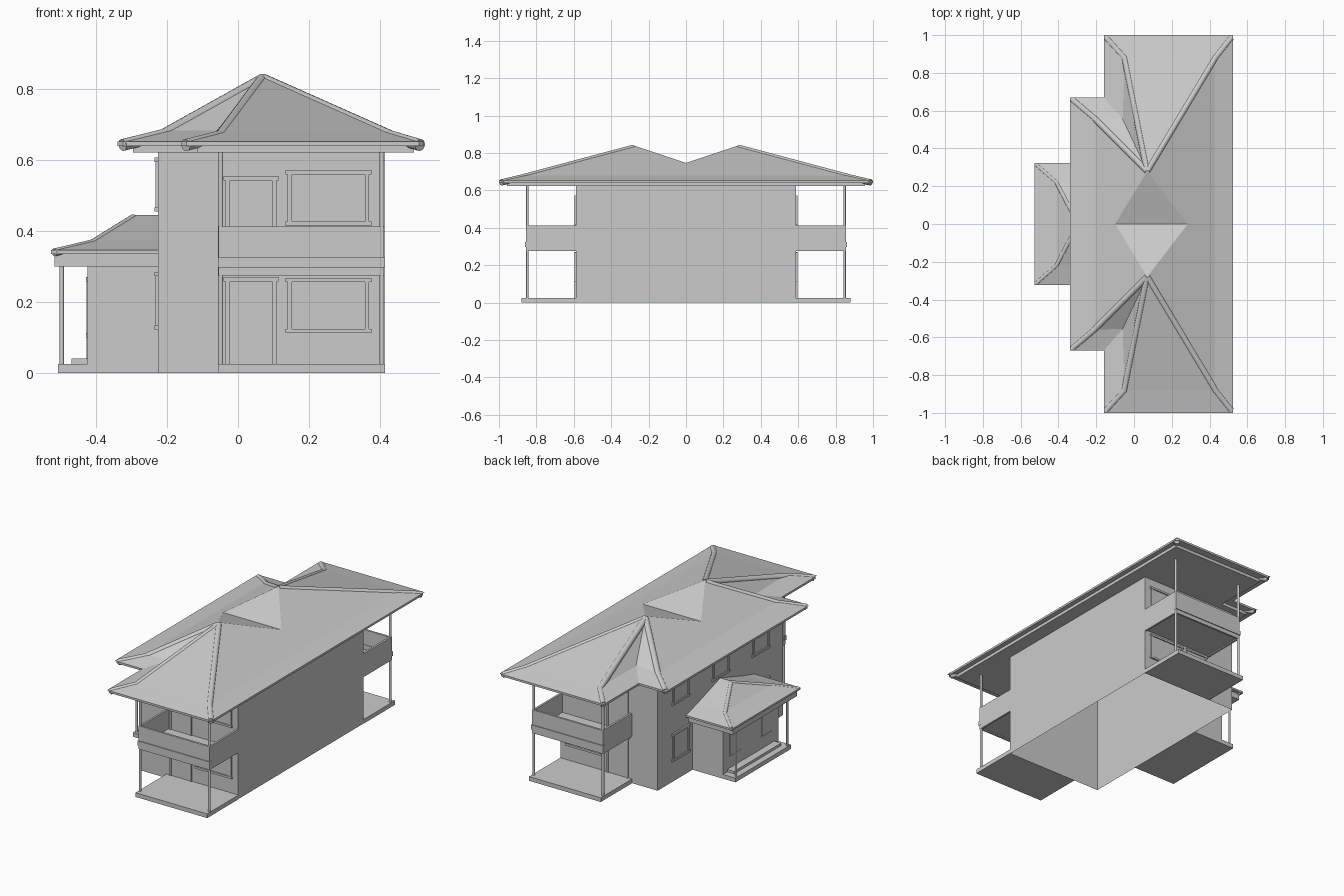
import bpy, bmesh
from mathutils import Vector

if "Cube" in bpy.data.objects:
    bpy.data.objects.remove(bpy.data.objects["Cube"])


def mesh(name, verts, faces):
    me = bpy.data.meshes.new(name)
    bm = bmesh.new()
    vs = [bm.verts.new(v) for v in verts]
    for f in faces:
        bm.faces.new([vs[i] for i in f])
    bmesh.ops.remove_doubles(bm, verts=bm.verts, dist=1e-5)
    bmesh.ops.recalc_face_normals(bm, faces=bm.faces)
    bm.to_mesh(me)
    bm.free()
    ob = bpy.data.objects.new(name, me)
    bpy.context.collection.objects.link(ob)
    return ob


def prism(name, pts, z0, z1, caps=True):
    n = len(pts)
    verts = [(x, y, z) for z in (z0, z1) for x, y in pts]
    faces = [list(range(n))[::-1], list(range(n, 2 * n))] if caps else []
    faces += [[i, (i + 1) % n, n + (i + 1) % n, n + i] for i in range(n)]
    return mesh(name, verts, faces)


def box(name, x0, x1, y0, y1, z0, z1, caps=True):
    return prism(name, [(x0, y0), (x1, y0), (x1, y1), (x0, y1)], z0, z1, caps)


def column(name, x, y, z0, z1, r):
    bm = bmesh.new()
    bmesh.ops.create_cone(bm, cap_ends=True, segments=12, radius1=r, radius2=r, depth=z1 - z0)
    bmesh.ops.translate(bm, verts=bm.verts, vec=(x, y, (z0 + z1) / 2))
    me = bpy.data.meshes.new(name)
    bm.to_mesh(me)
    bm.free()
    bpy.context.collection.objects.link(bpy.data.objects.new(name, me))


def tube(name, pts, r):
    """Rounded cap, sunk into the roof so only a soft ridge shows."""
    cu = bpy.data.curves.new(name, 'CURVE')
    cu.dimensions = '3D'
    cu.bevel_depth = r
    cu.bevel_resolution = 6
    cu.use_fill_caps = True
    sp = cu.splines.new('POLY')
    sp.points.add(len(pts) - 1)
    for p, co in zip(sp.points, pts):
        p.co = (co[0], co[1], co[2] - r * 0.75, 1)
    ob = bpy.data.objects.new(name, cu)
    bpy.context.collection.objects.link(ob)
    bpy.ops.object.select_all(action='DESELECT')
    ob.select_set(True)
    bpy.context.view_layer.objects.active = ob
    bpy.ops.object.convert(target='MESH')
    bpy.ops.object.shade_smooth_by_angle()


def roof(name, P, faces, hips, r):
    """Roof half given for y >= 0 and mirrored, with hip caps."""
    keys = list(P)
    verts, polys = [], []
    for s in (1, -1):
        off = len(verts)
        verts += [(P[k][0], P[k][1] * s, P[k][2]) for k in keys]
        polys += [[keys.index(k) + off for k in f.split()] for f in faces]
    mesh(name, verts, polys)
    for s in (1, -1):
        for h in hips:
            pts = [Vector((P[k][0], P[k][1] * s, P[k][2])) for k in h.split()]
            pts[0] += (pts[1] - pts[0]).normalized() * r * 1.1
            tube(name + "_hip_cap", pts, r)


def t_outline(d, c=0.0, east=None):
    """T-shaped eave outline, inset by d, outer corners cut by c."""
    e = 0.525 - d if east is None else east
    w, v, y1, y2 = -0.16 + d, -0.34 + d, 1 - d, 0.67 - d
    half = [(e, y1 - c), (e - c, y1), (w + c, y1), (w, y1 - c), (w, y2), (v + c, y2), (v, y2 - c)]
    if not c:
        half = [(e, y1), (w, y1), (w, y2), (v, y2)]
    return half + [(x, -y) for x, y in reversed(half)]


def framed(name, axis, at, out, a0, a1, z0, z1, sill=True, k=1.0):
    """Window or door: pane, frame, header and sill on a wall plane."""
    def b(part, u0, u1, w0, w1, d):
        lo, hi = sorted((at, at + out * d * k))
        if axis == 'y':
            box(name + part, u0, u1, lo, hi, w0, w1)
        else:
            box(name + part, lo, hi, u0, u1, w0, w1)
    t = 0.012
    b("_pane", a0, a1, z0, z1, 0.003)
    b("_jamb", a0, a0 + t, z0, z1, 0.008)
    b("_jamb", a1 - t, a1, z0, z1, 0.008)
    b("_header", a0 - 0.006, a1 + 0.006, z1 - t, z1, 0.01)
    if sill:
        b("_sill", a0 - 0.006, a1 + 0.006, z0, z0 + t, 0.01)


# Main walls, open underneath
box("house_walls", -0.225, 0.412, -0.587, 0.587, 0, 0.63, caps=False)

# Main roof: two peaks with a valley between, flared eaves
P = dict(A=(0.07, 0.28, 0.84), D1=(-0.1, 0, 0.747), D2=(0.285, 0, 0.747),
         e1=(0.525, 1, 0.652), k1=(0.43, 0.88, 0.68), e2=(-0.16, 1, 0.652), k2=(-0.05, 0.88, 0.68),
         e3=(-0.16, 0.67, 0.652), k3=(-0.06, 0.555, 0.683), e4=(-0.34, 0.67, 0.652), k4=(-0.21, 0.56, 0.684),
         e5=(-0.34, 0, 0.652), k5=(-0.21, 0, 0.684), e6=(0.525, 0, 0.652), k6=(0.43, 0, 0.68))
roof("main_roof", P,
     ["A k1 k2", "k1 e1 e2 k2", "A k2 k3", "k2 e2 e3 k3", "A k3 k4", "k3 e3 e4 k4",
      "A k4 k5 D1", "k4 e4 e5 k5", "A D2 k6 k1", "k6 e6 e1 k1", "A D1 D2"],
     ["e1 k1 A", "e2 k2 A", "e4 k4 A"], 0.017)
prism("eave_edge", t_outline(0, 0.015), 0.64, 0.652)
prism("soffit", t_outline(0.044, east=0.496), 0.622, 0.64)

# Two-storey porches at both ends
for s in (1, -1):
    def pbox(name, x0, x1, y0, y1, z0, z1):
        lo, hi = sorted((s * y0, s * y1))
        box(name, x0, x1, lo, hi, z0, z1)
    pbox("porch_slab", -0.057, 0.414, 0.587, 0.88, 0, 0.025)
    pbox("balcony_floor", -0.05, 0.407, 0.587, 0.85, 0.282, 0.298)
    pbox("balcony_parapet_front", -0.055, 0.412, 0.843, 0.855, 0.275, 0.413)
    for x in (-0.055, 0.4):
        pbox("balcony_parapet_side", x, x + 0.012, 0.587, 0.855, 0.275, 0.413)
    pbox("balcony_band", -0.057, 0.414, 0.84, 0.86, 0.298, 0.325)
    for x in (-0.049, 0.406):
        column("porch_column", x, s * 0.848, 0.02, 0.63, 0.007)
    for z, top in ((0.025, 0.27), (0.298, 0.555)):
        framed("porch_door", 'y', s * 0.587, s, -0.035, 0.108, z, top, False)
    for z, top in ((0.112, 0.268), (0.415, 0.572)):
        framed("porch_window", 'y', s * 0.587, s, 0.14, 0.37, z, top)

# Side windows
for y in (-0.375, 0, 0.375):
    framed("upper_side_window", 'x', -0.225, -1, y - 0.075, y + 0.075, 0.455, 0.607)
    if y:
        framed("lower_side_window", 'x', -0.225, -1, y - 0.075, y + 0.075, 0.122, 0.285)

# Entrance: room, slab, step, posts and openings
box("entrance_room", -0.425, -0.225, -0.26, 0.26, 0.02, 0.31, caps=False)
box("entrance_slab", -0.507, -0.225, -0.26, 0.26, 0, 0.025)
box("entrance_step", -0.47, -0.42, -0.22, 0.22, 0.02, 0.04)
for y in (-0.24, 0.24):
    column("entrance_post", -0.497, y, 0.02, 0.31, 0.006)
framed("entrance_door", 'x', -0.425, -1, -0.06, 0.06, 0.04, 0.27, False, 0.3)
for y in (-0.15, 0.15):
    framed("entrance_window", 'x', -0.425, -1, y - 0.05, y + 0.05, 0.1, 0.27, True, 0.3)

# Entrance roof
box("entrance_beam", -0.517, -0.225, -0.3, 0.3, 0.3, 0.335)
box("entrance_eave_edge", -0.527, -0.225, -0.322, 0.322, 0.335, 0.346)
Q = dict(e1=(-0.527, 0.322, 0.346), k1=(-0.41, 0.22, 0.374), A=(-0.295, 0, 0.445), B=(-0.225, 0, 0.445),
         e2=(-0.225, 0.322, 0.346), k2=(-0.225, 0.22, 0.374), e0=(-0.527, 0, 0.346), k0=(-0.41, 0, 0.374))
roof("entrance_roof", Q, ["A k1 k0", "k1 e1 e0 k0", "A B k2 k1", "k1 k2 e2 e1"], ["e1 k1 A"], 0.011)
